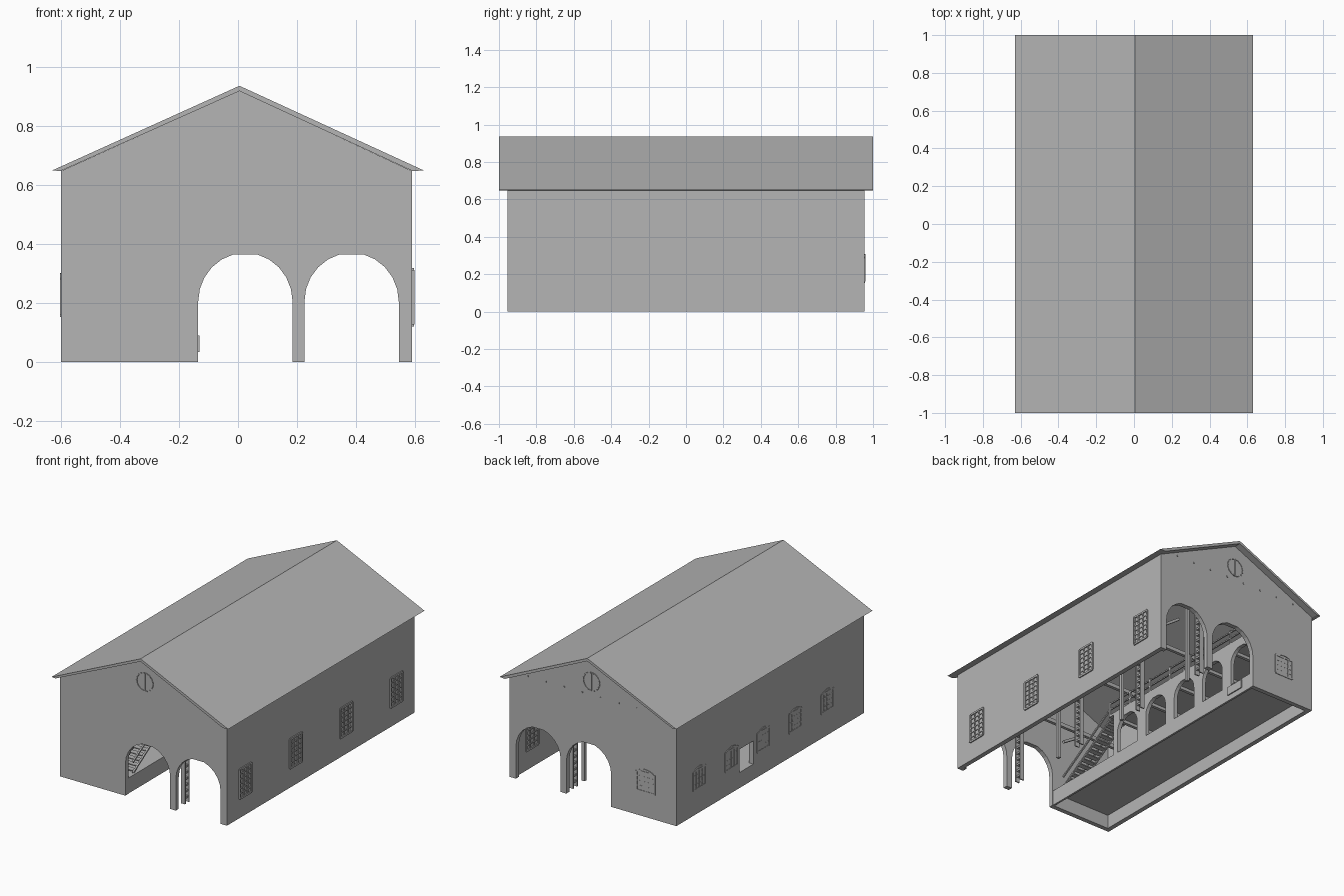
import bpy, bmesh, math
from mathutils import Matrix, Vector

old = bpy.data.objects.get("Cube")
if old:
    bpy.data.objects.remove(old)

GREY = (0.46, 0.46, 0.46, 1)
mat = bpy.data.materials.new("plain_grey")
mat.use_nodes = True
mat.diffuse_color = GREY
mat.node_tree.nodes["Principled BSDF"].inputs["Base Color"].default_value = GREY


def finish(name, bm):
    bmesh.ops.recalc_face_normals(bm, faces=bm.faces[:])
    me = bpy.data.meshes.new(name)
    bm.to_mesh(me)
    bm.free()
    me.materials.append(mat)
    ob = bpy.data.objects.new(name, me)
    bpy.context.collection.objects.link(ob)
    return ob


def boxes(name, items):
    """Boxes given as (x0, x1, y0, y1, z0, z1)."""
    bm = bmesh.new()
    for x0, x1, y0, y1, z0, z1 in items:
        m = Matrix.Translation(((x0 + x1) / 2, (y0 + y1) / 2, (z0 + z1) / 2))
        bmesh.ops.create_cube(bm, size=1, matrix=m @ Matrix.Diagonal((x1 - x0, y1 - y0, z1 - z0, 1)))
    return finish(name, bm)


def bars(name, items, r):
    """Square bars between pairs of points."""
    bm = bmesh.new()
    for p, q in items:
        p, q = Vector(p), Vector(q)
        d = q - p
        m = Matrix.Translation((p + q) / 2) @ d.to_track_quat('Z', 'Y').to_matrix().to_4x4()
        bmesh.ops.create_cube(bm, size=1, matrix=m @ Matrix.Diagonal((r, r, d.length, 1)))
    return finish(name, bm)


def slab(name, outline, axis, a, b):
    """Outline (u, z) extruded from a to b along axis."""
    bm = bmesh.new()
    place = (lambda u, z, t: (u, t, z)) if axis == 'y' else (lambda u, z, t: (t, u, z))
    face = bm.faces.new([bm.verts.new(place(u, z, a)) for u, z in outline])
    ext = bmesh.ops.extrude_face_region(bm, geom=[face])
    shift = (0, b - a, 0) if axis == 'y' else (b - a, 0, 0)
    bmesh.ops.translate(bm, verts=[v for v in ext["geom"] if isinstance(v, bmesh.types.BMVert)], vec=shift)
    return finish(name, bm)


def arch(u0, u1, base, top):
    """Arched doorway outline, left foot to right foot, with a flat crown."""
    r, c = (u1 - u0) / 2, (u0 + u1) / 2
    spring = top - r
    pts = [(u0, base)]
    for deg in range(180, -1, -15):
        if deg != 90:
            a = math.radians(deg)
            pts.append((c + r * math.cos(a), spring + r * math.sin(a) * 1.035))
    return pts + [(u1, base)]


# Gable walls with two track arches each
L, R, END, EAVE = -0.6, 0.59, 0.955, 0.648
gable = [(L, 0)] + arch(-0.135, 0.185, 0, 0.365) + arch(0.225, 0.545, 0, 0.365)
gable += [(R, 0), (R, EAVE), (0.005, 0.92), (L, EAVE)]
slab("front_wall", gable, 'y', -END, -END + 0.03)
slab("back_wall", gable, 'y', END - 0.03, END)

# Long side walls, one with a loading hatch
inner = END - 0.03
boxes("left_wall", [(R - 0.03, R, -inner, inner, 0, EAVE)])
h0, h1, hb, ht = 0.17, 0.31, 0.1, 0.25
boxes("right_wall", [(L, L + 0.03, -inner, h0, 0, EAVE), (L, L + 0.03, h1, inner, 0, EAVE),
                     (L, L + 0.03, h0, h1, 0, hb), (L, L + 0.03, h0, h1, ht, EAVE)])

# Roof
slab("roof", [(-0.63, 0.65), (0.005, 0.937), (0.63, 0.65), (0.592, 0.648), (0.005, 0.919), (-0.602, 0.648)],
     'y', -1, 1)


def window(name, axis, c, a, b, w, z0, z1, cols, rows, curved=False):
    """Barred window; a to b is its depth through the wall."""
    t, items = 0.006, []

    def add(u0, u1, v0, v1, k=0.0):
        lo, hi = a + k, b - k
        items.append((u0, u1, lo, hi, v0, v1) if axis == 'y' else (lo, hi, u0, u1, v0, v1))
    for i in range(cols + 1):
        u, e = c - w / 2 + w * i / cols, i in (0, cols)
        add(u - t * (1 if e else 0.6), u + t * (1 if e else 0.6), z0, z1, 0 if e else 0.002)
    for j in range(rows + 1):
        z, e = z0 + (z1 - z0) * j / rows, j in (0, rows)
        add(c - w / 2, c + w / 2, z - t * (1 if e else 0.6), z + t * (1 if e else 0.6), 0.001 if e else 0.003)
    boxes(name, items)
    if curved:
        rise = [(c + w / 2 * s / 4, z1 + 0.022 * (1 - (s / 4) ** 2)) for s in range(-4, 5)]
        slab(name + "_head", rise + [(u, z - 0.01) for u, z in reversed(rise)], axis, a, b)


for i in range(4):
    window(f"tall_window_{i + 1}", 'x', -0.77 + 0.513 * i, R - 0.038, R + 0.008, 0.12, 0.127, 0.313, 3, 6)
for i in range(5):
    window(f"arched_window_{i + 1}", 'x', 0.72 - 0.325 * i, L - 0.004, L + 0.036, 0.125, 0.16, 0.28, 4, 4, True)
window("back_window", 'y', -0.38, END - 0.036, END + 0.004, 0.13, 0.16, 0.285, 4, 4, True)

# Round gable vents and wall bolts
for side, label in ((-1, "front"), (1, "back")):
    y, n, items = side * (END + 0.002), 16, []
    for i in range(n):
        p, q = [(0.005 + 0.058 * math.cos(k), y, 0.77 + 0.058 * math.sin(k))
                for k in (2 * math.pi * i / n, 2 * math.pi * (i + 0.8) / n)]
        items.append((p, q))
    items.append(((0.005, y, 0.715), (0.005, y, 0.825)))
    bars(label + "_vent", items, 0.006)
boxes("wall_bolts", [(x - 0.004, x + 0.004, END, END + 0.004, 0.68, 0.688)
                     for x in [-0.45 + 0.13 * i for i in range(8)]])

# Raised platform, open beneath
boxes("platform", [(L + 0.03, -0.137, -inner, inner, 0.09, 0.1),
                   (-0.15, -0.137, -inner, inner, 0, 0.09),
                   (-0.137, -0.13, 0.72, 0.85, 0.035, 0.09)])

# Arcade along the platform
wall = [(-0.36, 0.1)]
for i in range(5):
    c = -0.23 + 0.266 * i
    wall += arch(c - 0.092, c + 0.092, 0.1, 0.335)
wall += [(inner, 0.1), (inner, 0.38), (-0.36, 0.38)]
slab("arcade", wall, 'x', -0.165, -0.14)

# Loft floor, joists and railing
loft = [(L + 0.03, -0.14, -0.4, inner, 0.38, 0.395)]
loft += [(L + 0.03, -0.17, y, y + 0.02, 0.36, 0.38) for y in [-0.38 + 0.266 * i for i in range(5)]]
boxes("loft_floor", loft)
rail = [(-0.15, -0.142, -0.4, inner, z, z + 0.008) for z in (0.43, 0.47)]
rail += [(-0.152, -0.14, y, y + 0.012, 0.395, 0.485) for y in [-0.4 + 0.188 * i for i in range(8)]]
boxes("loft_railing", rail)

# Stairs to the loft
N = 14
steps = []
for i in range(N):
    y, z = -0.85 + 0.45 * i / N, 0.11 + 0.28 * i / N
    steps.append((-0.25, -0.16, y, y + 0.035, z, z + 0.006))
boxes("stair_treads", steps)
bars("stair_rails", [((x, -0.85, 0.1 + h), (x, -0.4, 0.38 + h)) for x in (-0.252, -0.155) for h in (0, 0.07)], 0.01)

# Lattice columns and plain posts between the tracks
column_y = [-0.83, -0.27, 0.3, 0.855]
lattice = []
for y in column_y:
    lattice += [(0.19, 0.22, y + s - 0.004, y + s + 0.004, 0, 0.8) for s in (-0.02, 0.02)]
    lattice += [(0.195, 0.215, y - 0.02, y + 0.02, 0.03 + 0.04 * k, 0.042 + 0.04 * k) for k in range(19)]
boxes("lattice_columns", lattice)
boxes("plain_posts", [(0.195, 0.215, y - 0.01, y + 0.01, 0, 0.8) for y in (-0.465, 0.13, 0.745)])

# Tie beams and braces at each column
ties, braces = [], []
for y in column_y:
    ties.append((L + 0.03, R - 0.03, y - 0.01, y + 0.01, 0.5, 0.525))
    braces += [((0.2, y, 0.53), (s, y, 0.74)) for s in (-0.1, 0.38)]
    braces += [((-0.14, y, 0.4), (-0.3, y, 0.5))]
boxes("tie_beams", ties)
bars("truss_braces", braces, 0.016)
